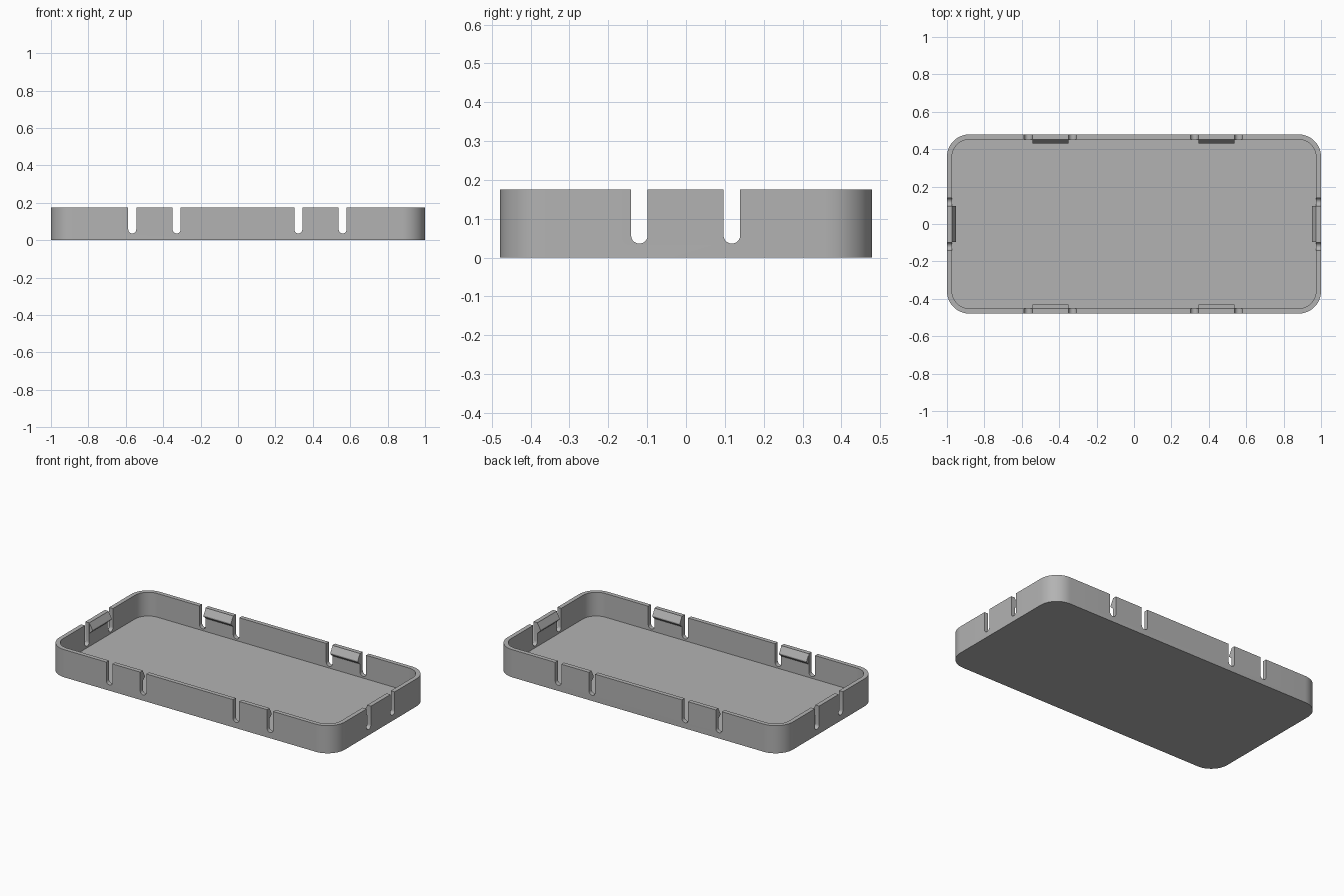
import bpy, bmesh, math
from mathutils import Matrix

if "Cube" in bpy.data.objects:
    bpy.data.objects.remove(bpy.data.objects["Cube"])

HX, HY, HEIGHT = 1.0, 0.479, 0.175
WALL, FLOOR, RADIUS = 0.027, 0.025, 0.12
SLOT_R, SLOT_LOW = 0.0215, 0.036
LONG_CLIPS = (-0.447, 0.441)
LONG_GAP, END_GAP = 0.1185, 0.119

grey = bpy.data.materials.new("plain grey")
grey.use_nodes = True
grey.diffuse_color = (0.45, 0.45, 0.45, 1)
grey.node_tree.nodes["Principled BSDF"].inputs["Base Color"].default_value = (0.45, 0.45, 0.45, 1)


def make_object(name, bm):
    bmesh.ops.recalc_face_normals(bm, faces=bm.faces)
    mesh = bpy.data.meshes.new(name)
    bm.to_mesh(mesh)
    bm.free()
    mesh.materials.append(grey)
    obj = bpy.data.objects.new(name, mesh)
    bpy.context.collection.objects.link(obj)
    return obj


def rounded_ring(bm, inset, z, steps=12):
    """Rounded rectangle of vertices, inset from the outer wall."""
    r, ring = RADIUS - inset, []
    for corner, (sx, sy) in enumerate(((1, 1), (-1, 1), (-1, -1), (1, -1))):
        for i in range(steps + 1):
            a = math.pi / 2 * (corner + i / steps)
            ring.append(bm.verts.new((sx * (HX - RADIUS) + r * math.cos(a),
                                      sy * (HY - RADIUS) + r * math.sin(a), z)))
    return ring


def prism(bm, profile, length, matrix):
    """Extrude a (y, z) profile along x, centred, then place it."""
    ends = [[bm.verts.new(matrix @ Matrix.Translation((s * length / 2, y, z)).translation)
             for y, z in profile] for s in (-1, 1)]
    for end in ends:
        bm.faces.new(end)
    for i in range(len(profile)):
        j = (i + 1) % len(profile)
        bm.faces.new((ends[0][i], ends[0][j], ends[1][j], ends[1][i]))


# Open tray: outer wall, rim, inner wall and floor
bm = bmesh.new()
rings = [rounded_ring(bm, inset, z) for inset, z in
         ((0, 0), (0, HEIGHT), (WALL, HEIGHT), (WALL, FLOOR))]
bm.faces.new(rings[0])
bm.faces.new(rings[-1])
for low, high in zip(rings, rings[1:]):
    for i in range(len(low)):
        j = (i + 1) % len(low)
        bm.faces.new((low[i], low[j], high[j], high[i]))
tray = make_object("tray", bm)

# Round-bottomed slots on either side of each clip, cut through opposite walls
centre = SLOT_LOW + SLOT_R
slot = [(SLOT_R * math.cos(a), centre + SLOT_R * math.sin(a))
        for a in (math.pi * (1 + i / 10) for i in range(11))]
slot += [(SLOT_R, HEIGHT + 0.1), (-SLOT_R, HEIGHT + 0.1)]
turn = Matrix.Rotation(math.pi / 2, 4, "Z")
places = [(Matrix.Translation((x + s * LONG_GAP, 0, 0)) @ turn, 2 * HY)
          for x in LONG_CLIPS for s in (-1, 1)]
places += [(Matrix.Translation((0, s * END_GAP - 0.001, 0)), 2 * HX) for s in (-1, 1)]
for place, span in places:
    bm = bmesh.new()
    prism(bm, slot, span + 0.2, place)
    cutter = make_object("slot_cutter", bm)
    cutter.hide_render = True
    cut = tray.modifiers.new("slot", "BOOLEAN")
    cut.operation, cut.solver, cut.object = "DIFFERENCE", "EXACT", cutter
    bpy.context.view_layer.objects.active = tray
    bpy.ops.object.modifier_apply(modifier=cut.name)
    bpy.data.objects.remove(cutter)

# Wedge-shaped snap hooks on the inside of each clip
hook = [(-0.005, 0.172), (WALL, 0.172), (0.048, 0.135), (0.048, 0.127), (WALL, 0.108), (-0.005, 0.108)]
hook = [(max(y, WALL / 2), z) for y, z in hook]


def snap_hook(name, length, angle, x, y):
    bm = bmesh.new()
    prism(bm, hook, length, Matrix.Translation((x, y, 0)) @ Matrix.Rotation(angle, 4, "Z"))
    make_object(name, bm)


for side, x in zip(("right", "left"), LONG_CLIPS):
    snap_hook(f"front_{side}_hook", 0.192, 0, x, -HY)
    snap_hook(f"back_{side}_hook", 0.192, math.pi, x, HY)
snap_hook("left_end_hook", 0.192, math.pi / 2, HX, 0)
snap_hook("right_end_hook", 0.192, -math.pi / 2, -HX, 0)

# Smooth the rounded corners, keep the edges sharp
bpy.ops.object.select_all(action="DESELECT")
tray.select_set(True)
bpy.context.view_layer.objects.active = tray
bpy.ops.object.shade_smooth_by_angle(angle=math.radians(30))
